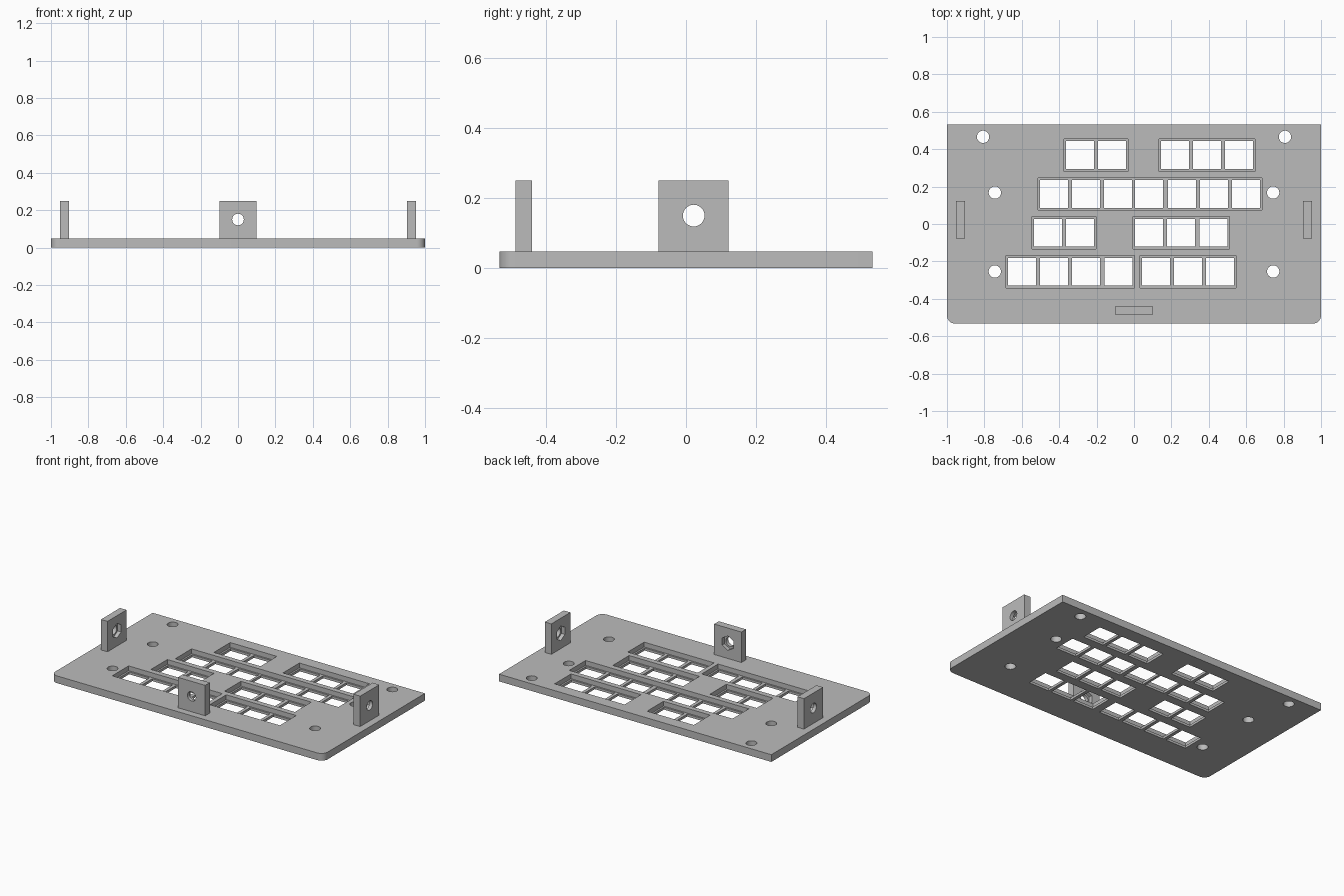
import bpy, bmesh, math
from mathutils import Matrix

if "Cube" in bpy.data.objects:
    bpy.data.objects.remove(bpy.data.objects["Cube"])

grey = bpy.data.materials.new("grey_plastic")
grey.diffuse_color = (0.5, 0.5, 0.5, 1)
grey.use_nodes = True
grey.node_tree.nodes["Principled BSDF"].inputs["Base Color"].default_value = grey.diffuse_color

HX, HY, T = 1.0, 0.533, 0.048      # plate half sizes and thickness
LIP = 0.016                        # floor left under the key recesses
KEY, CELL = 0.149, 0.172           # switch opening and recess size


def box(bm, x0, x1, y0, y1, z0, z1):
    m = Matrix.Translation(((x0 + x1) / 2, (y0 + y1) / 2, (z0 + z1) / 2))
    bmesh.ops.create_cube(bm, size=1, matrix=m @ Matrix.Diagonal((x1 - x0, y1 - y0, z1 - z0, 1)))


def rod(bm, r, depth, sides, m):
    bmesh.ops.create_cone(bm, cap_ends=True, segments=sides, radius1=r, radius2=r,
                          depth=depth, matrix=m)


def make(name, bm):
    bmesh.ops.recalc_face_normals(bm, faces=bm.faces)
    me = bpy.data.meshes.new(name)
    bm.to_mesh(me)
    bm.free()
    ob = bpy.data.objects.new(name, me)
    me.materials.append(grey)
    bpy.context.collection.objects.link(ob)
    return ob


def activate(ob):
    bpy.ops.object.select_all(action='DESELECT')
    ob.select_set(True)
    bpy.context.view_layer.objects.active = ob


def cut(ob, bm):
    c = make("cutter", bm)
    c.hide_render = True
    mod = ob.modifiers.new("cut", 'BOOLEAN')
    mod.operation, mod.solver, mod.object = 'DIFFERENCE', 'EXACT', c
    activate(ob)
    bpy.ops.object.modifier_apply(modifier=mod.name)
    bpy.data.objects.remove(c)


def smooth(ob):
    activate(ob)
    bpy.ops.object.shade_smooth_by_angle(angle=math.radians(30))


# Plate with rounded front corners
bm = bmesh.new()
box(bm, -HX, HX, -HY, HY, 0, T)
edges = [e for e in bm.edges if all(v.co.y < 0 for v in e.verts)
         and abs(e.verts[0].co.z - e.verts[1].co.z) > 0.01]
bmesh.ops.bevel(bm, geom=edges, offset=0.045, segments=8, profile=0.5, affect='EDGES')
plate = make("key_plate", bm)

# Key groups: row centre y, then x centres of each contiguous group
rows = [
    (0.368, [[-0.289, -0.118], [0.219, 0.390, 0.561]]),
    (0.161, [[-0.428, -0.257, -0.085, 0.080, 0.257, 0.428, 0.599]]),
    (-0.047, [[-0.460, -0.289], [0.080, 0.251, 0.425]]),
    (-0.255, [[-0.599, -0.428, -0.257, -0.083], [0.118, 0.289, 0.460]]),
]

# Shallow recess around each group
bm = bmesh.new()
for y, groups in rows:
    for g in groups:
        box(bm, g[0] - CELL / 2, g[-1] + CELL / 2, y - CELL / 2, y + CELL / 2, LIP, 0.2)
cut(plate, bm)

# Switch openings and screw holes
bm = bmesh.new()
for y, groups in rows:
    for g in groups:
        for x in g:
            box(bm, x - KEY / 2, x + KEY / 2, y - KEY / 2, y + KEY / 2, -0.1, 0.2)
for x, y in [(0.807, 0.466), (0.744, 0.168), (0.744, -0.254)]:
    for s in (-1, 1):
        rod(bm, 0.033, 0.4, 32, Matrix.Translation((s * x, y, 0)))
cut(plate, bm)
smooth(plate)


# Upright tabs: round bolt hole, hexagonal nut pocket on the inner face (+y locally)
def tab(name, x, y, turn):
    w, d, top, hz = 0.1, 0.024, 0.25, 0.15
    bm = bmesh.new()
    box(bm, -w, w, -d, d, T, top)
    ob = make(name, bm)
    lay = Matrix.Rotation(math.pi / 2, 4, 'X')
    bm = bmesh.new()
    rod(bm, 0.031, 0.2, 32, Matrix.Translation((0, 0, hz)) @ lay)
    cut(ob, bm)
    bm = bmesh.new()
    rod(bm, 0.048, 0.1, 6, Matrix.Translation((0, 0.05, hz)) @ lay)
    cut(ob, bm)
    ob.data.transform(Matrix.Translation((x, y, 0)) @ Matrix.Rotation(turn, 4, 'Z'))
    smooth(ob)


tab("front_tab", 0, -0.463, 0)
tab("right_tab", 0.928, 0.022, math.pi / 2)
tab("left_tab", -0.928, 0.022, -math.pi / 2)
